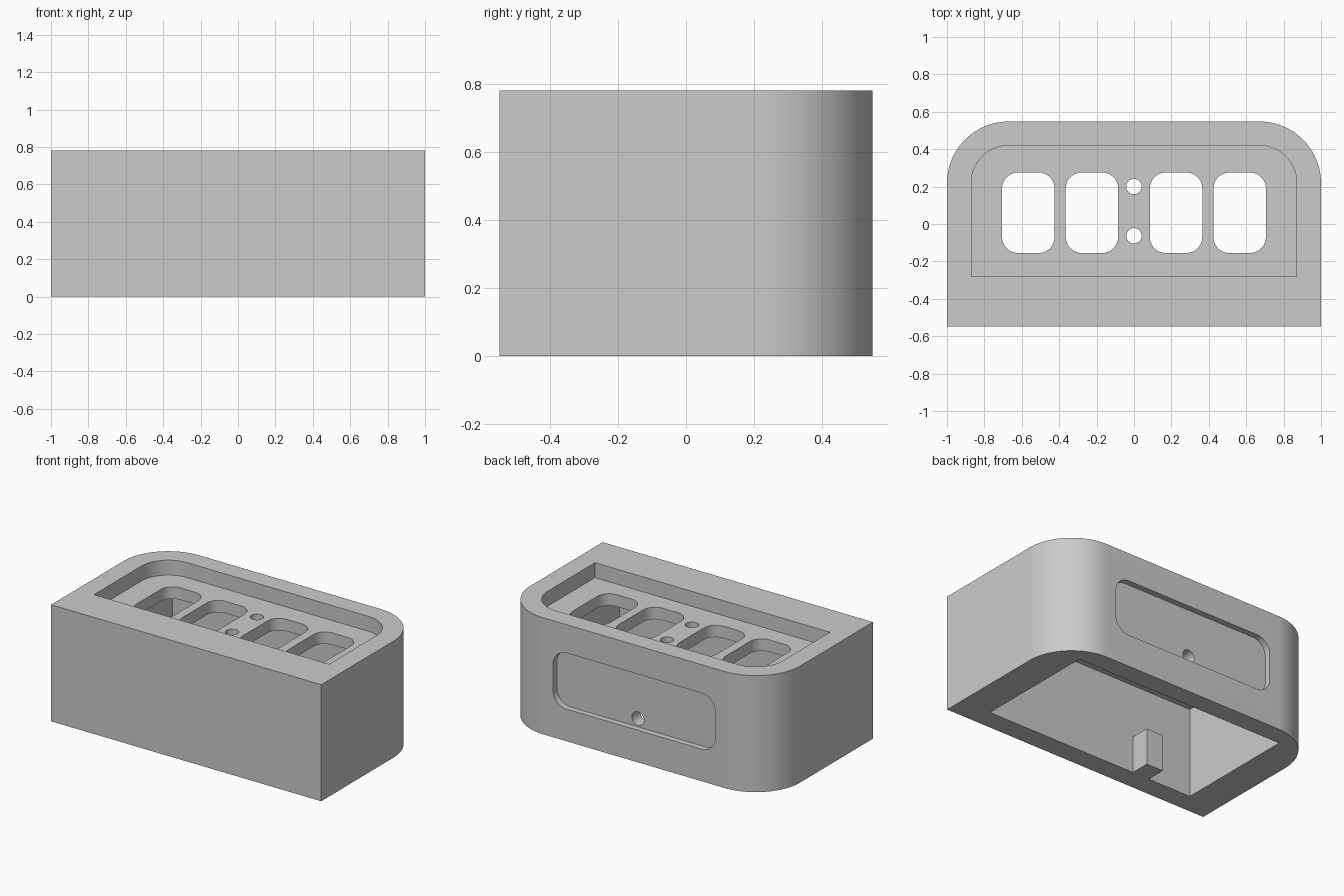
import bpy, bmesh, math
from mathutils import Matrix

cube = bpy.data.objects.get("Cube")
if cube:
    bpy.data.objects.remove(cube, do_unlink=True)

grey = bpy.data.materials.new("plain_grey")
grey.use_nodes = True
grey.diffuse_color = (0.6, 0.6, 0.6, 1)
grey.node_tree.nodes["Principled BSDF"].inputs["Base Color"].default_value = (0.6, 0.6, 0.6, 1)


def outline(x0, x1, y0, y1, front_r=0, back_r=0, steps=16):
    """Rectangle with separately rounded front and back corners."""
    corners = [(x1, y0, -1, 1, front_r, 270), (x1, y1, -1, -1, back_r, 0),
               (x0, y1, 1, -1, back_r, 90), (x0, y0, 1, 1, front_r, 180)]
    points = []
    for x, y, sx, sy, r, start in corners:
        if r == 0:
            points.append((x, y))
            continue
        for i in range(steps + 1):
            a = math.radians(start + 90 * i / steps)
            points.append((x + sx * r + r * math.cos(a), y + sy * r + r * math.sin(a)))
    return points


def prism(name, points, z0, z1, upright=False):
    """Extrude an outline; upright turns its depth to run along -y."""
    bm = bmesh.new()
    face = bm.faces.new([bm.verts.new((x, y, z0)) for x, y in points])
    top = bmesh.ops.extrude_face_region(bm, geom=[face])["geom"]
    bmesh.ops.translate(bm, vec=(0, 0, z1 - z0),
                        verts=[v for v in top if isinstance(v, bmesh.types.BMVert)])
    bmesh.ops.remove_doubles(bm, verts=bm.verts, dist=0.0001)
    bmesh.ops.recalc_face_normals(bm, faces=bm.faces)
    if upright:
        bm.transform(Matrix.Rotation(math.pi / 2, 4, "X"))
    mesh = bpy.data.meshes.new(name)
    bm.to_mesh(mesh)
    bm.free()
    mesh.materials.append(grey)
    obj = bpy.data.objects.new(name, mesh)
    bpy.context.collection.objects.link(obj)
    return obj


def circle(x, y, r):
    return outline(x - r, x + r, y - r, y + r, r, r, 10)


# Housing block with rounded back corners
housing = prism("housing", outline(-1, 1, -0.548, 0.548, 0, 0.33, 24), 0, 0.78)

# Underside cavity, top tray and back pocket
cutters = [
    prism("cavity_cutter", outline(-0.78, 0.78, -0.41, 0.42), -0.1, 0.6),
    prism("tray_cutter", outline(-0.87, 0.87, -0.28, 0.42, 0, 0.2), 0.68, 0.9),
    prism("pocket_cutter", outline(-0.6, 0.6, 0.215, 0.59, 0.1, 0.1), -0.7, -0.508, True),
    prism("back_hole_cutter", circle(0, 0.27, 0.045), -0.6, -0.3, True),
]
# Four windows through the plate
for left in (-0.705, -0.365, 0.085, 0.425):
    cutters.append(prism("window_cutter", outline(left, left + 0.28, -0.155, 0.275, 0.085, 0.085), 0.5, 0.74))
# Two screw holes through the plate
for y in (-0.063, 0.2):
    cutters.append(prism("screw_hole_cutter", circle(0, y, 0.041), 0.5, 0.74))

bpy.context.view_layer.objects.active = housing
for cutter in cutters:
    cut = housing.modifiers.new("cut", "BOOLEAN")
    cut.operation = "DIFFERENCE"
    cut.solver = "EXACT"
    cut.object = cutter
    bpy.ops.object.modifier_apply(modifier=cut.name)
    bpy.data.objects.remove(cutter, do_unlink=True)

# Small post against the front wall inside the cavity
prism("inner_post", outline(-0.46, -0.335, -0.41, -0.28), 0, 0.245)

bpy.ops.object.select_all(action="DESELECT")
housing.select_set(True)
bpy.ops.object.shade_smooth_by_angle(angle=math.radians(30))
